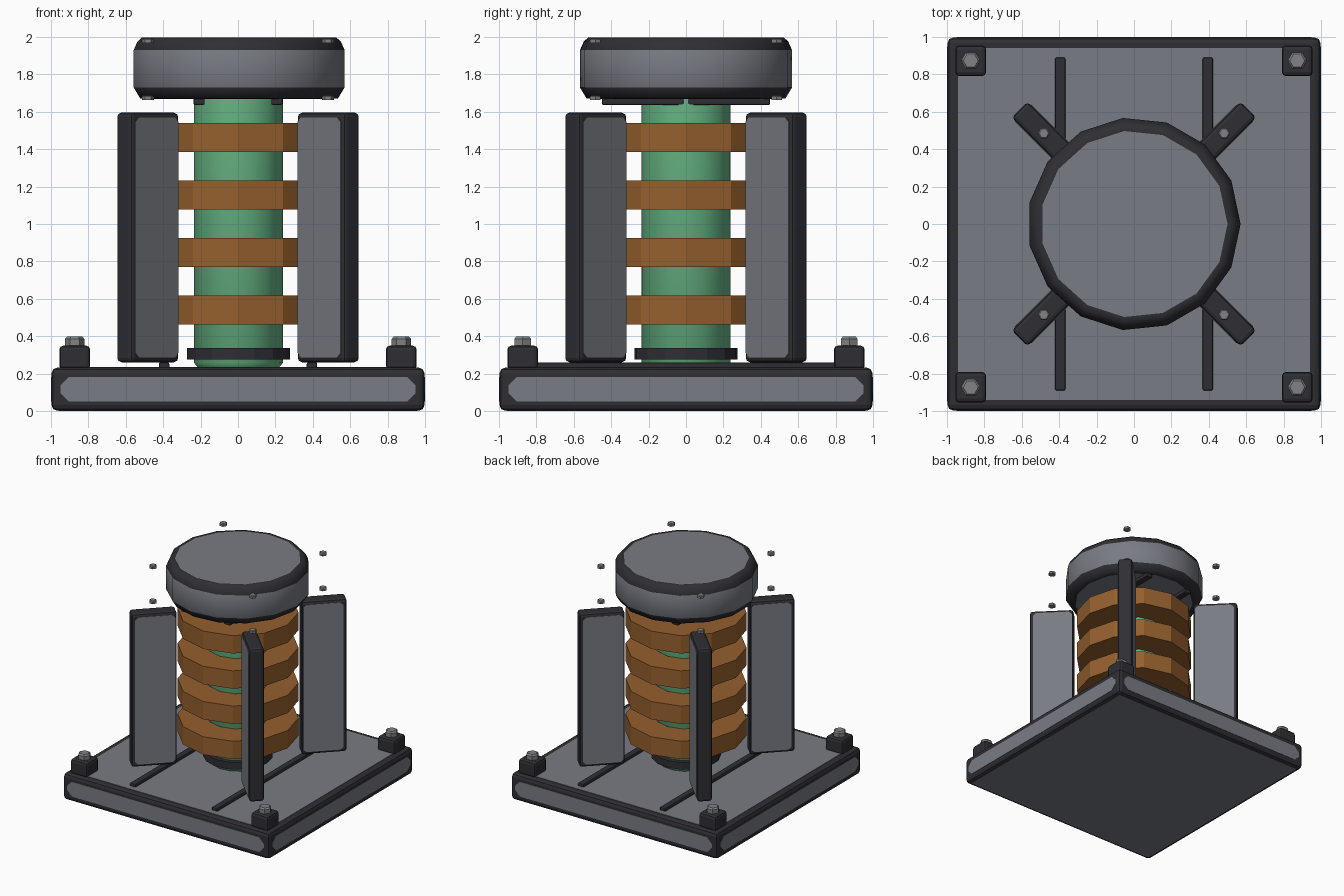
import bpy, bmesh, math
from mathutils import Matrix, Vector

if "Cube" in bpy.data.objects:
    bpy.data.objects.remove(bpy.data.objects["Cube"])


def mat(name, rgb):
    m = bpy.data.materials.new(name)
    m.diffuse_color = (*rgb, 1)
    m.use_nodes = True
    m.node_tree.nodes["Principled BSDF"].inputs["Base Color"].default_value = m.diffuse_color
    return m


GREY = mat("grey_metal", (0.19, 0.2, 0.23))
DARK = mat("dark_trim", (0.028, 0.028, 0.034))
GREEN = mat("green_core", (0.135, 0.46, 0.23))
COPPER = mat("copper_coil", (0.3, 0.115, 0.027))
BOLT = mat("bolt_metal", (0.22, 0.225, 0.23))


def finish(bm, name, mats, M=Matrix()):
    bmesh.ops.recalc_face_normals(bm, faces=bm.faces)
    me = bpy.data.meshes.new(name)
    bm.to_mesh(me)
    bm.free()
    for m in mats:
        me.materials.append(m)
    ob = bpy.data.objects.new(name, me)
    ob.matrix_world = M
    bpy.context.collection.objects.link(ob)
    return ob


def box(name, c, size, m, bevel=0.0, M=Matrix()):
    bm = bmesh.new()
    bmesh.ops.create_cube(bm, size=1, matrix=Matrix.Translation(c) @ Matrix.Diagonal((*size, 1)))
    if bevel:
        bmesh.ops.bevel(bm, geom=bm.edges[:], offset=bevel, segments=2, affect='EDGES', profile=0.5)
    return finish(bm, name, [m], M)


def plate(name, w, h, cut, M, m=GREY, t=0.006):
    """Thin cut-corner plate in local xy, facing local +z."""
    a, b = w / 2, h / 2
    pts = [(a, b - cut), (a - cut, b), (cut - a, b), (-a, b - cut),
           (-a, cut - b), (cut - a, -b), (a - cut, -b), (a, cut - b)]
    bm = bmesh.new()
    f = bm.faces.new([bm.verts.new((x, y, -t / 2)) for x, y in pts])
    r = bmesh.ops.extrude_face_region(bm, geom=[f])
    for v in r['geom']:
        if isinstance(v, bmesh.types.BMVert):
            v.co.z += t
    return finish(bm, name, [m], M)


def lathe(name, prof, n, mats, idx=None, closed=False, M=Matrix(), smooth=False):
    """Revolve (radius, z) points; idx gives a material per profile segment."""
    bm = bmesh.new()
    rings = [[bm.verts.new((r * math.cos(2 * math.pi * i / n), r * math.sin(2 * math.pi * i / n), z))
              for i in range(n)] for r, z in prof]
    segs = len(prof) if closed else len(prof) - 1
    for s in range(segs):
        A, B = rings[s], rings[(s + 1) % len(prof)]
        for i in range(n):
            j = (i + 1) % n
            f = bm.faces.new((A[i], A[j], B[j], B[i]))
            f.material_index = idx[s] if idx else 0
            f.smooth = smooth
    if not closed:
        bm.faces.new(rings[0][::-1])
        bm.faces.new(rings[-1])
    if smooth:
        for e in bm.edges:
            if len(e.link_faces) == 2 and e.calc_face_angle(0) > math.radians(30):
                e.smooth = False
    return finish(bm, name, mats, M)


def rot(a):
    return Matrix.Rotation(a, 4, 'Z')


# Base slab with grey panels on top, bottom and all sides
box("base_frame", (0, 0, 0.117), (1.994, 1.994, 0.23), DARK, 0.03)
plate("base_top_panel", 1.88, 1.88, 0.01, Matrix.Translation((0, 0, 0.232)))
plate("base_bottom_panel", 1.92, 1.92, 0.01, Matrix.Translation((0, 0, 0.003)))
for k in range(4):
    M = rot(k * math.pi / 2) @ Matrix.Translation((0, -0.997, 0.117)) @ Matrix.Rotation(math.pi / 2, 4, 'X')
    plate(f"base_side_panel_{k}", 1.9, 0.13, 0.045, M)

# Floor rails and cross bars under the cap
for s in (-1, 1):
    box(f"floor_rail_{s}", (s * 0.395, 0, 0.242), (0.055, 1.78, 0.036), DARK, 0.008)
    box(f"cap_bar_{s}", (s * 0.208, 0, 1.655), (0.06, 0.9, 0.036), DARK, 0.008)

# Corner blocks with hex bolts
for sx in (-1, 1):
    for sy in (-1, 1):
        box(f"corner_block_{sx}_{sy}", (sx * 0.873, sy * 0.873, 0.285), (0.165, 0.165, 0.13), DARK, 0.022)
        lathe(f"corner_bolt_{sx}_{sy}", [(0.052, 0.345), (0.052, 0.385), (0.04, 0.398)], 6, [BOLT],
              M=Matrix.Translation((sx * 0.873, sy * 0.873, 0)))
        # Loose cap bolts, two layers
        for z in (1.98, 1.675):
            lathe(f"cap_bolt_{sx}_{sy}_{z}", [(0.032, z - 0.012), (0.032, z + 0.006), (0.025, z + 0.013)], 6,
                  [BOLT], M=Matrix.Translation((sx * 0.482, sy * 0.485, 0)))

# Green core and its collar
lathe("core", [(0.22, 0.233), (0.24, 0.258), (0.24, 1.67)], 15, [GREEN], smooth=True)
lathe("core_collar", [(0.22, 0.275), (0.278, 0.275), (0.278, 0.337), (0.22, 0.337)], 15, [DARK], closed=True)

# Copper coil rings
for k in range(4):
    z = 0.54 + k * 0.3075
    lathe(f"coil_ring_{k}", [(0.25, z - 0.078), (0.48, z - 0.078), (0.48, z + 0.078), (0.25, z + 0.078)],
          12, [COPPER], closed=True)

# Cap: grey drum with dark rims
lathe("cap", [(0.49, 1.668), (0.535, 1.672), (0.57, 1.73), (0.57, 1.93), (0.55, 1.975), (0.525, 1.998), (0.5, 1.997)],
      15, [GREY, DARK], [1, 1, 0, 1, 1, 1], smooth=True)

# Diagonal fins with grey panels on both broad faces
for k in range(4):
    R = rot(math.pi / 4 + k * math.pi / 2)
    box(f"fin_{k}", (0.683, 0, 0.928), (0.365, 0.12, 1.335), DARK, 0.022, R)
    for s in (-1, 1):
        M = R @ Matrix.Translation((0.676, s * 0.06, 0.928)) @ Matrix.Rotation(math.pi / 2, 4, 'X')
        plate(f"fin_panel_{k}_{s}", 0.325, 1.285, 0.025, M)
